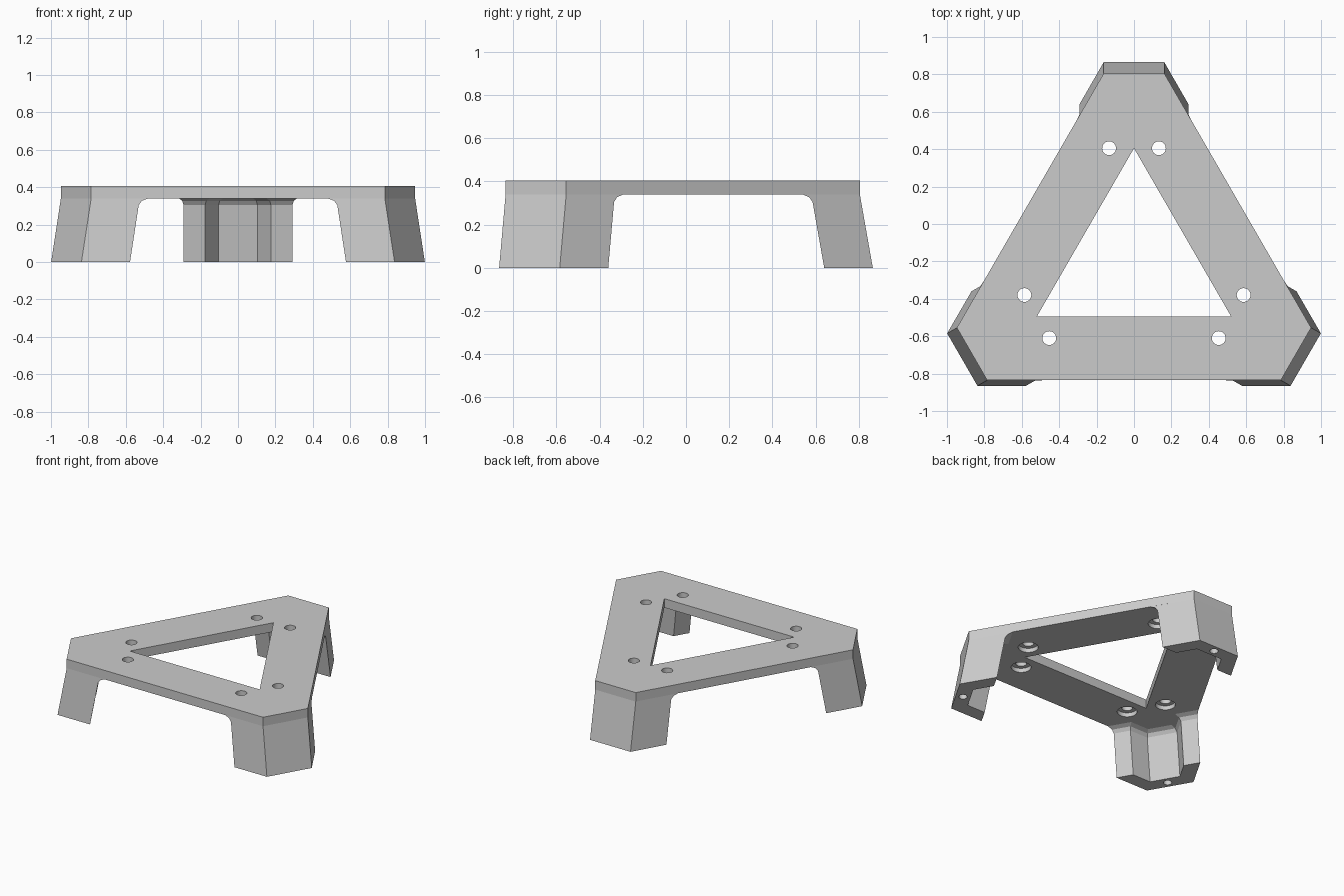
import bpy, bmesh, math
from mathutils import Matrix, Vector

if "Cube" in bpy.data.objects:
    bpy.data.objects.remove(bpy.data.objects["Cube"], do_unlink=True)

CENTRE = Vector((0, -0.195, 0))     # axis of the threefold symmetry
HEIGHT, UNDERSIDE = 0.405, 0.34     # plate top and underside
SPLAY = 0.06                        # outward lean of the legs at the ground
TAN30, COS30 = math.tan(math.pi / 6), math.cos(math.pi / 6)
TURNS = [Matrix.Rotation(k * math.tau / 3, 4, 'Z') for k in range(3)]

grey = bpy.data.materials.new("plain grey")
grey.use_nodes = True
grey.diffuse_color = (0.6, 0.6, 0.6, 1)
grey.node_tree.nodes["Principled BSDF"].inputs["Base Color"].default_value = (0.6, 0.6, 0.6, 1)


def loft(bm, rings):
    """Join rings of points into a closed solid."""
    loops = [[bm.verts.new(p) for p in ring] for ring in rings]
    n = len(loops[0])
    for a, b in zip(loops, loops[1:]):
        for i in range(n):
            j = (i + 1) % n
            bm.faces.new((a[i], a[j], b[j], b[i]))
    bm.faces.new(loops[0][::-1])
    bm.faces.new(loops[-1])


def prism(bm, outline, z0, z1):
    loft(bm, [[(p[0], p[1], z) for p in outline] for z in (z0, z1)])


def circle(x, y, r, n=24):
    return [(x + r * math.cos(math.tau * i / n), y + r * math.sin(math.tau * i / n))
            for i in range(n)]


def make(name, bm):
    bmesh.ops.recalc_face_normals(bm, faces=bm.faces)
    mesh = bpy.data.meshes.new(name)
    bm.to_mesh(mesh)
    bm.free()
    mesh.materials.append(grey)
    ob = bpy.data.objects.new(name, mesh)
    ob.location = CENTRE
    bpy.context.collection.objects.link(ob)
    return ob


def cut(target, cutter):
    cutter.hide_render = True
    mod = target.modifiers.new("cut", 'BOOLEAN')
    mod.operation, mod.solver, mod.object = 'DIFFERENCE', 'EXACT', cutter
    bpy.context.view_layer.objects.active = target
    bpy.ops.object.modifier_apply(modifier=mod.name)
    bpy.data.objects.remove(cutter, do_unlink=True)


def soften(ob):
    bpy.ops.object.select_all(action='DESELECT')
    ob.select_set(True)
    bpy.context.view_layer.objects.active = ob
    bpy.ops.object.shade_smooth_by_angle(angle=math.radians(20))


# Plate: triangle with trimmed corners
bm = bmesh.new()
outline = [t @ Vector((x, 1.0, 0)) for t in TURNS for x in (0.162, -0.162)]
prism(bm, outline, UNDERSIDE, HEIGHT)
plate = make("top_plate", bm)

# Triangular opening
bm = bmesh.new()
prism(bm, [t @ Vector((0, 0.6, 0)) for t in TURNS], 0.2, 0.6)
cut(plate, make("opening_cutter", bm))

# Screw holes, with wider recesses on the underside
for name, radius, z0, z1 in (("bore_cutter", 0.037, 0.2, 0.6),
                             ("recess_cutter", 0.066, 0.2, UNDERSIDE + 0.03)):
    bm = bmesh.new()
    for t in TURNS:
        for x in (-0.133, 0.133):
            p = t @ Vector((x, 0.6, 0))
            prism(bm, circle(p.x, p.y, radius), z0, z1)
    cut(plate, make(name, bm))
soften(plate)


def leg_ring(z, flare):
    """Bent wall section, leaning outward and thickened by the flare."""
    end, back, wall = 0.775 - flare, 0.9 - flare, (0.1 + flare) / COS30
    outer = lambda y: (1.28 - y) * TAN30
    half = [(0.162, 1.0), (outer(end), end),
            (outer(end) - wall, end), (outer(back) - wall, back)]
    shift = SPLAY * (1 - z / UNDERSIDE)
    pts = half + [(-x, y) for x, y in reversed(half)]
    return [(x, y + shift, z) for x, y in pts]


# Legs: splayed angle walls flaring into the plate, with a blind hole in each foot
for name, turn in zip(("back_leg", "right_leg", "left_leg"), TURNS):
    bm = bmesh.new()
    loft(bm, [leg_ring(z, f) for z, f in
              ((0, 0), (0.305, 0), (0.327, 0.012), (UNDERSIDE, 0.04))])
    leg = make(name, bm)
    bm = bmesh.new()
    prism(bm, circle(0, 0.95 + SPLAY, 0.028), -0.1, 0.1)
    cut(leg, make("foot_hole_cutter", bm))
    leg.data.transform(turn)
    soften(leg)
